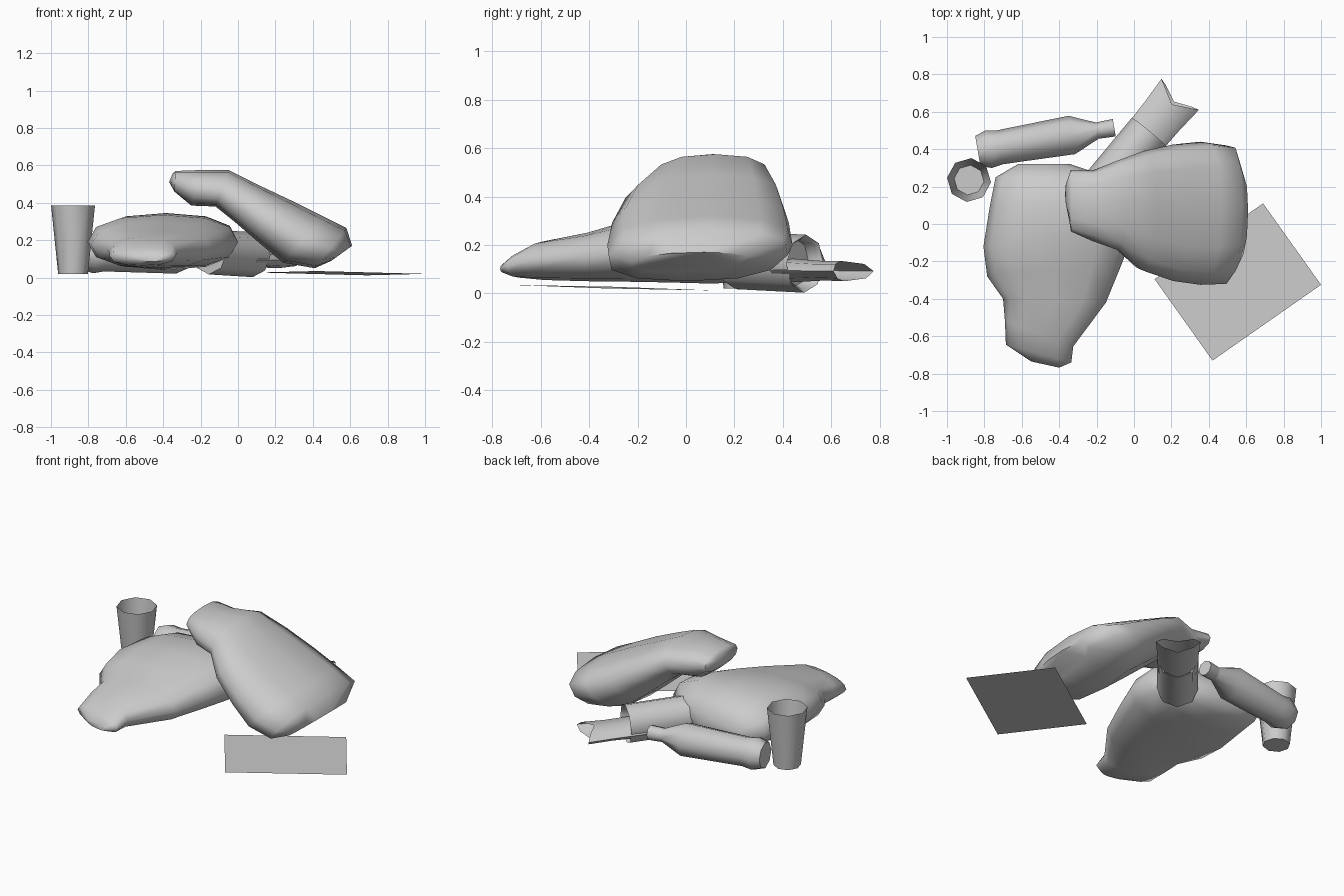
import bpy, math
from mathutils import Vector

if "Cube" in bpy.data.objects:
    bpy.data.objects.remove(bpy.data.objects["Cube"])


def spow(c, e):
    return math.copysign(abs(c) ** e, c)


def loft(name, rings, sides, power=1.0, caps=(True, True), angle=50, phase=0.0):
    """Skin rings of (centre, half-width vector, half-height vector)."""
    verts, faces = [], []
    for c, u, v in rings:
        for i in range(sides):
            a = 2 * math.pi * i / sides + phase
            verts.append(Vector(c) + Vector(u) * spow(math.cos(a), power)
                         + Vector(v) * spow(math.sin(a), power))
    for r in range(len(rings) - 1):
        for i in range(sides):
            j = (i + 1) % sides
            faces.append((r * sides + i, r * sides + j,
                          (r + 1) * sides + j, (r + 1) * sides + i))
    if caps[0]:
        faces.append(tuple(reversed(range(sides))))
    if caps[1]:
        n = (len(rings) - 1) * sides
        faces.append(tuple(range(n, n + sides)))
    return add_mesh(name, verts, faces, angle)


def add_mesh(name, verts, faces, angle=50):
    me = bpy.data.meshes.new(name)
    me.from_pydata([tuple(p) for p in verts], [], faces)
    me.update()
    ob = bpy.data.objects.new(name, me)
    bpy.context.collection.objects.link(ob)
    bpy.ops.object.select_all(action='DESELECT')
    ob.select_set(True)
    bpy.context.view_layer.objects.active = ob
    if len(faces) > 1:
        # consistent outward normals
        bpy.ops.object.mode_set(mode='EDIT')
        bpy.ops.mesh.select_all(action='SELECT')
        bpy.ops.mesh.normals_make_consistent(inside=False)
        bpy.ops.object.mode_set(mode='OBJECT')
        bpy.ops.object.shade_smooth_by_angle(angle=math.radians(angle))
    return ob


def tube_rings(start, direction, profile):
    """Lying round profile of (distance, half width, half height)."""
    d = Vector(direction).normalized()
    side = Vector((d.y, -d.x, 0)).normalized()
    return [(Vector(start) + d * t, side * w, side.cross(d) * h) for t, w, h in profile]


# Flat-lying bag: left x, y, right x, y, bottom z, top z per section
flat = [(-.55, -.735, -.40, -.768, .085, .12), (-.685, -.645, -.335, -.74, .065, .16),
        (-.69, -.52, -.325, -.655, .055, .215), (-.70, -.40, -.15, -.42, .05, .25),
        (-.785, -.28, -.06, -.20, .048, .30), (-.805, -.12, 0, -.03, .045, .335),
        (-.77, .10, 0, .13, .04, .345), (-.74, .25, -.10, .24, .05, .30),
        (-.62, .32, -.34, .32, .10, .22)]
loft("flat_bag", [(((a + c) / 2, (b + d) / 2, (lo + hi) / 2),
                   ((c - a) / 2, (d - b) / 2, 0), (0, 0, (hi - lo) / 2))
                  for a, b, c, d, lo, hi in flat], 12, 0.85, angle=60)

# Leaning bag: upper x, z, lower x, z, near y, far y, sideways shear per section
lean = [(-.35, .555, -.368, .51, .10, .22, 0), (-.335, .57, -.34, .46, -.04, .29, 0),
        (-.20, .575, -.25, .385, -.09, .285, .01), (-.05, .575, -.12, .38, -.14, .34, .02),
        (.12, .49, -.02, .30, -.25, .39, .03), (.30, .405, .12, .18, -.305, .425, .03),
        (.47, .32, .24, .08, -.325, .44, .04), (.58, .265, .41, .05, -.32, .42, .05),
        (.61, .17, .50, .09, -.22, .25, .06)]
loft("leaning_bag", [(((a + c) / 2, (y0 + y1) / 2, (b + d) / 2),
                      (0, (y1 - y0) / 2, 0),
                      ((a - c) / 2, k, (b - d) / 2))
                     for a, b, c, d, y0, y1, k in lean], 12, 0.82, angle=60)

# Upright open cup
loft("cup", [((-.882, .235, z), (r, 0, 0), (0, r, 0)) for z, r in ((.02, .08), (.385, .118))],
     8, caps=(True, False), phase=math.radians(-6))

# Lying bottle
loft("bottle", tube_rings((-.835, .39, .125), (.73, .125, 0),
                          [(0, .082, .082), (.06, .102, .102), (.12, .092, .092),
                           (.51, .104, .104), (.65, .043, .043), (.67, .045, .045),
                           (.74, .047, .047)]), 8)

# Lying can with an open rim
loft("can", tube_rings((-.153, .21, .137), (.64, .77, -.04),
                       [(0, .12, .12), (.367, .12, .12), (.35, .105, .105), (.30, .105, .105)]), 8)

# Flattened sleeve coming out of the can, with a torn notch in its end
axis = (.64, .77, -.01)
sleeve = loft("crushed_sleeve", tube_rings((.02, .42, .095), axis,
                                           [(0, .115, .05), (.2, .12, .04), (.355, .13, .042)]),
              8, caps=(True, False))
d = Vector(axis).normalized()
for i, back in {1: .02, 2: .07, 3: .02, 5: .01, 6: .05, 7: .01}.items():
    sleeve.data.vertices[16 + i].co -= d * back

# Loose sheet
add_mesh("paper_sheet", [(.42, -.73, .035), (1.0, -.325, .02), (.69, .11, .012), (.11, -.295, .027)],
         [(0, 1, 2, 3)])
